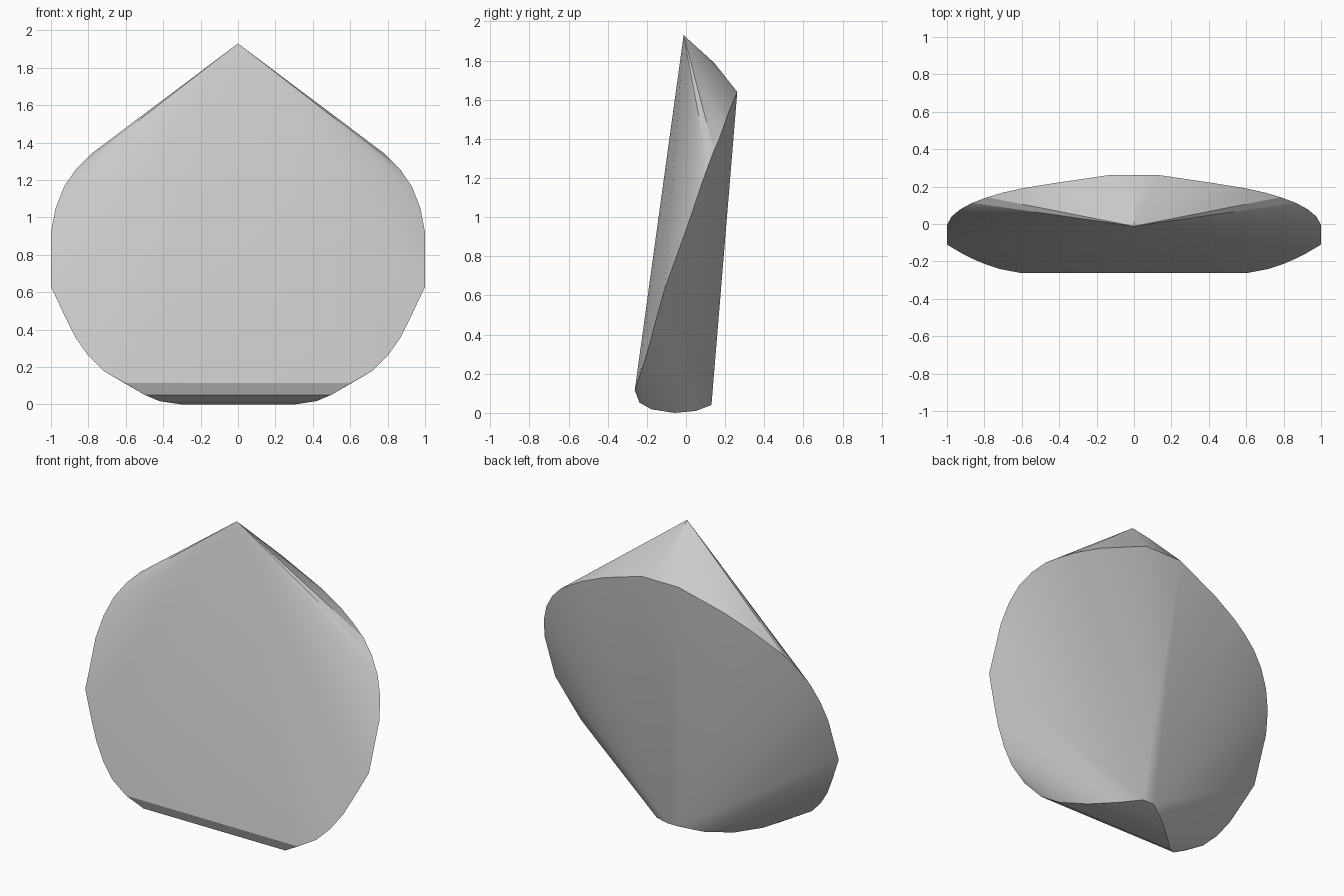
import bpy, bmesh

if "Cube" in bpy.data.objects:
    bpy.data.objects.remove(bpy.data.objects["Cube"])

# Right half of the tilted rim, from back top down to the front lower corner
rim = [(0.13, 0.262, 1.64), (0.43, 0.218, 1.535), (0.60, 0.19, 1.455),
       (0.70, 0.168, 1.395), (0.785, 0.143, 1.34), (0.865, 0.113, 1.26),
       (0.93, 0.078, 1.165), (0.975, 0.04, 1.05), (1.0, -0.005, 0.92),
       (1.0, -0.11, 0.63), (0.92, -0.157, 0.46), (0.87, -0.183, 0.36),
       (0.80, -0.213, 0.26), (0.72, -0.24, 0.18), (0.605, -0.262, 0.115)]

# Rounded underside, from front to the narrow back foot
underside = [(0.50, -0.237, 0.052), (0.42, -0.175, 0.018), (0.30, -0.06, 0.0),
             (0.17, 0.05, 0.01), (0.04, 0.13, 0.04)]

# Peak and the slight crown behind it
centre = [(0, -0.012, 1.93), (0, 0.145, 1.787)]

# Mirror the points and wrap them in a convex skin
bm = bmesh.new()
for x, y, z in rim + underside:
    for side in (1, -1):
        bm.verts.new((side * x, y, z))
for p in centre:
    bm.verts.new(p)
bmesh.ops.convex_hull(bm, input=bm.verts[:])
bmesh.ops.delete(bm, geom=[v for v in bm.verts if not v.link_faces], context='VERTS')
bmesh.ops.recalc_face_normals(bm, faces=bm.faces[:])

mesh = bpy.data.meshes.new("faceted_stone")
bm.to_mesh(mesh)
bm.free()
stone = bpy.data.objects.new("faceted_stone", mesh)
bpy.context.collection.objects.link(stone)

# Soft curved areas, crisp ridges
bpy.context.view_layer.objects.active = stone
stone.select_set(True)
bpy.ops.object.shade_smooth_by_angle(angle=0.3)
